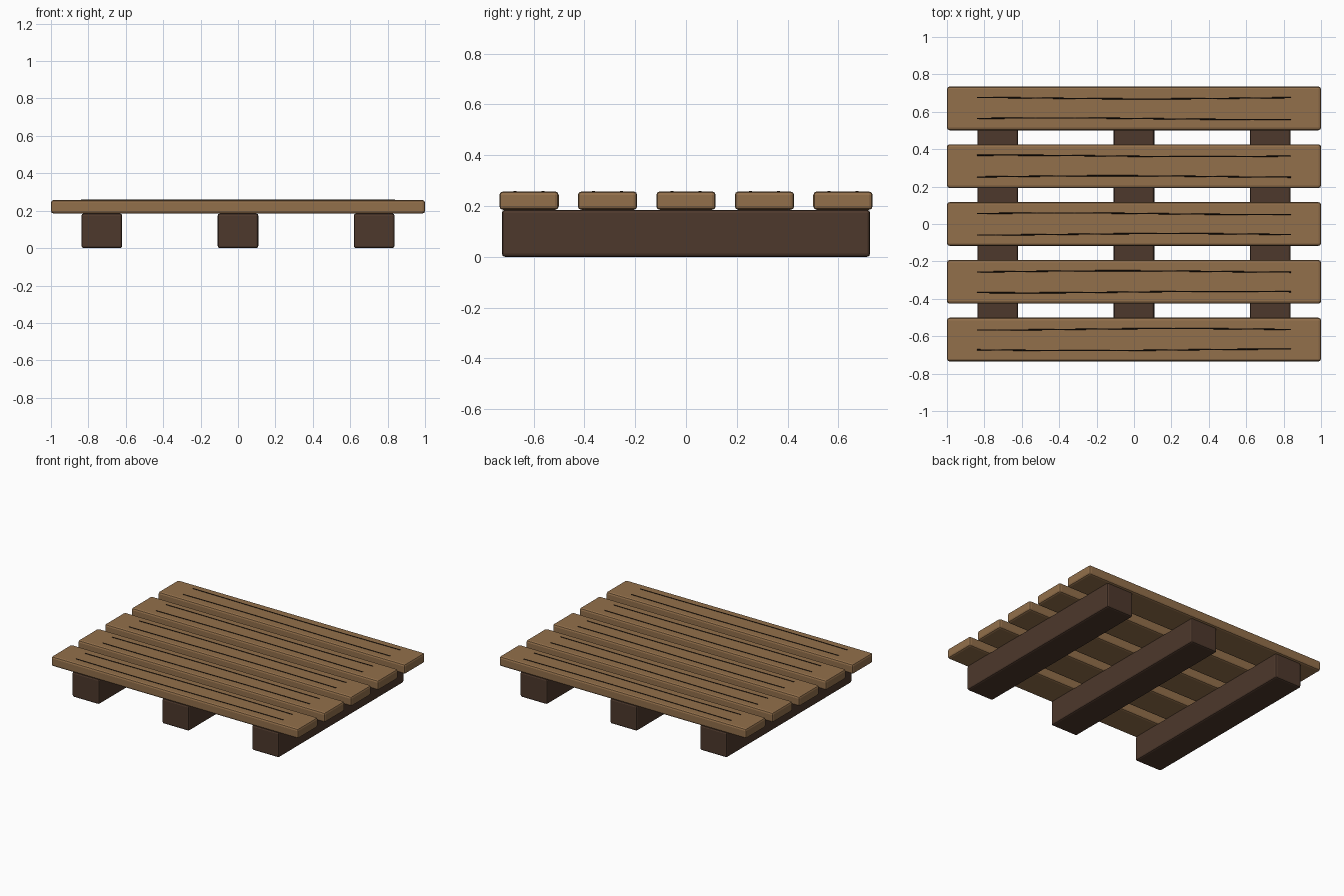
import bpy, math

if "Cube" in bpy.data.objects:
    bpy.data.objects.remove(bpy.data.objects["Cube"])

def material(name, color):
    m = bpy.data.materials.new(name)
    m.diffuse_color = (*color, 1)
    m.use_nodes = True
    m.node_tree.nodes["Principled BSDF"].inputs["Base Color"].default_value = m.diffuse_color
    return m

plank_mat = material("plank_wood", (0.29, 0.16, 0.07))
beam_mat = material("dark_wood", (0.075, 0.04, 0.025))
grain_mat = material("grain", (0.012, 0.007, 0.004))

def box(name, center, size, bevel, mat):
    bpy.ops.mesh.primitive_cube_add(size=1, location=center)
    ob = bpy.context.object
    ob.name = name
    ob.scale = size
    bpy.ops.object.transform_apply(location=False, rotation=False, scale=True)
    mod = ob.modifiers.new("Bevel", 'BEVEL')
    mod.width = bevel
    mod.segments = 2
    ob.data.materials.append(mat)
    return ob

def grain_line(name, y, z, phase):
    # thin, gently wavy raised line along a plank
    cu = bpy.data.curves.new(name, 'CURVE')
    cu.dimensions = '3D'
    cu.bevel_depth = 0.003
    cu.bevel_resolution = 1
    cu.use_fill_caps = True
    n = 17
    sp = cu.splines.new('POLY')
    sp.points.add(n - 1)
    for i, p in enumerate(sp.points):
        t = i / (n - 1)
        p.co = (-0.84 + 1.68 * t, y + 0.004 * math.sin(5 * t + phase), z, 1)
    ob = bpy.data.objects.new(name, cu)
    bpy.context.collection.objects.link(ob)
    cu.materials.append(grain_mat)
    bpy.ops.object.select_all(action='DESELECT')
    ob.select_set(True)
    bpy.context.view_layer.objects.active = ob
    bpy.ops.object.convert(target='MESH')

# Support beams running front to back
for i, x in enumerate((-0.728, 0, 0.728)):
    box(f"support_beam_{i + 1}", (x, 0, 0.0925), (0.218, 1.45, 0.185), 0.012, beam_mat)

# Deck planks with two grain lines each
for i in range(5):
    y = (i - 2) * 0.309
    box(f"deck_plank_{i + 1}", (0, y, 0.221), (2.0, 0.234, 0.072), 0.014, plank_mat)
    for j, off in enumerate((-0.055, 0.055)):
        grain_line(f"grain_line_{i + 1}_{j + 1}", y + off, 0.257, i * 0.9 + j * 1.7 + 3)
